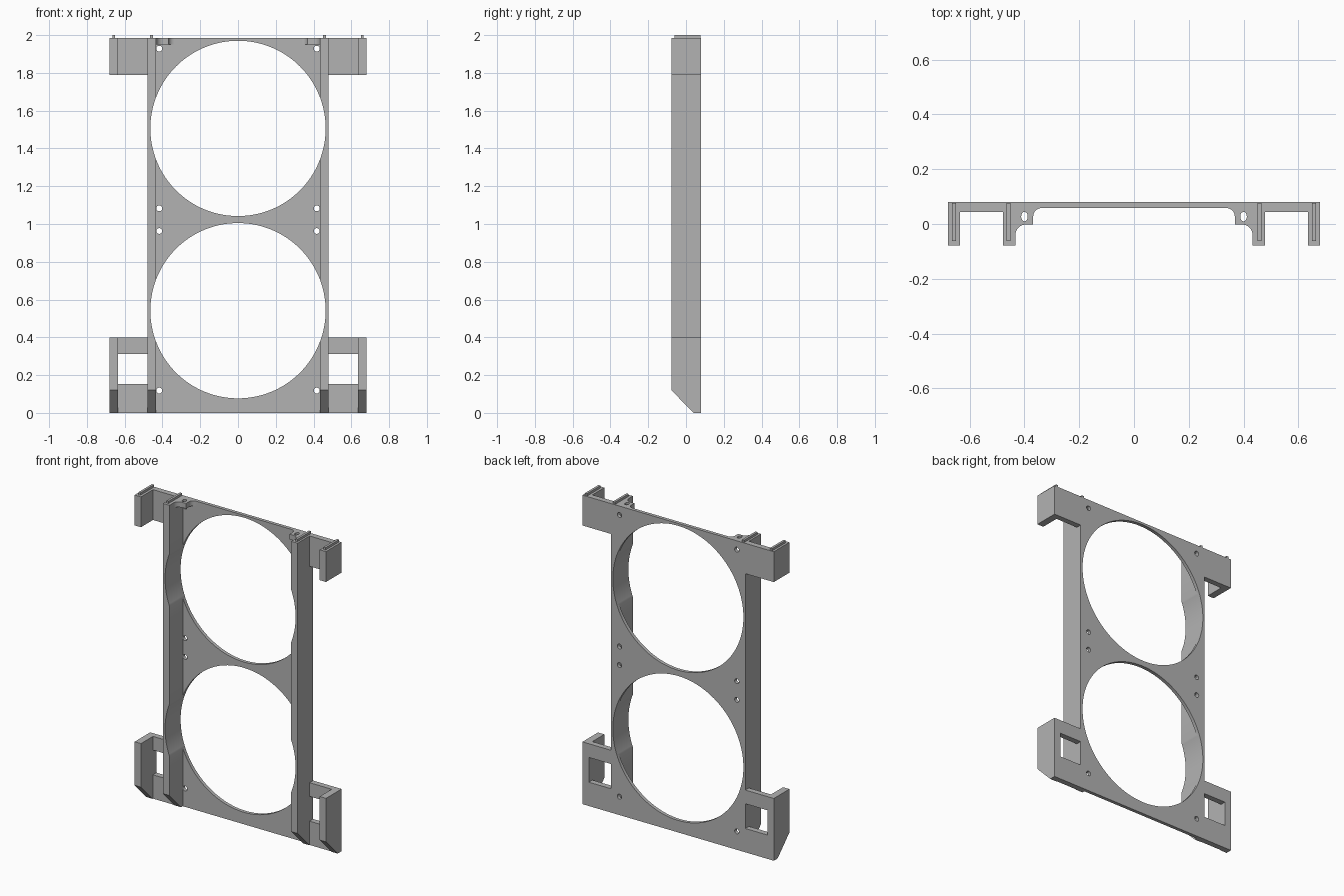
import bpy
import bmesh
from math import cos, sin, pi, radians
from mathutils import Matrix

cube = bpy.data.objects.get("Cube")
if cube:
    bpy.data.objects.remove(cube, do_unlink=True)

# Main dimensions
TOP = 1.985
FRONT, BACK = -0.078, 0.08
RAIL_IN, RAIL_OUT = 0.433, 0.478
ARM_IN, ARM_OUT = 0.635, 0.68
PLATE_Y, TAB_Y = 0.058, 0.044
FAN_R, FAN_Z = 0.464, (0.541, 1.506)

grey = bpy.data.materials.new("plain grey")
grey.use_nodes = True
grey.diffuse_color = (0.45, 0.45, 0.45, 1)
grey.node_tree.nodes["Principled BSDF"].inputs["Base Color"].default_value = (0.45, 0.45, 0.45, 1)


def finish(name, bm):
    bmesh.ops.recalc_face_normals(bm, faces=bm.faces)
    mesh = bpy.data.meshes.new(name)
    bm.to_mesh(mesh)
    bm.free()
    mesh.materials.append(grey)
    ob = bpy.data.objects.new(name, mesh)
    bpy.context.collection.objects.link(ob)
    return ob


def prism(name, pts, lo, hi, axis="z"):
    """Extrude an outline: (x, y) along z, or (y, z) along x."""
    bm = bmesh.new()
    place = (lambda a, b: (a, b, lo)) if axis == "z" else (lambda a, b: (lo, a, b))
    face = bm.faces.new([bm.verts.new(place(a, b)) for a, b in pts])
    new = bmesh.ops.extrude_face_region(bm, geom=[face])["geom"]
    step = (0, 0, hi - lo) if axis == "z" else (hi - lo, 0, 0)
    bmesh.ops.translate(bm, vec=step, verts=[g for g in new if isinstance(g, bmesh.types.BMVert)])
    return finish(name, bm)


def box(name, x0, x1, y0, y1, z0, z1):
    return prism(name, [(x0, y0), (x1, y0), (x1, y1), (x0, y1)], z0, z1)


def rod(name, loc, r, depth, sides, along_y=True, stretch=1):
    bm = bmesh.new()
    bmesh.ops.create_cone(bm, cap_ends=True, segments=sides, radius1=r, radius2=r, depth=depth)
    turn = Matrix.Rotation(radians(90), 4, "X") if along_y else Matrix.Diagonal((1, stretch, 1, 1))
    bmesh.ops.transform(bm, matrix=Matrix.Translation(loc) @ turn, verts=bm.verts)
    return finish(name, bm)


def cut(ob, cutters):
    for c in cutters:
        c.hide_render = True
        mod = ob.modifiers.new("cut", "BOOLEAN")
        mod.operation = "DIFFERENCE"
        mod.solver = "EXACT"
        mod.object = c
    bpy.context.view_layer.update()
    graph = bpy.context.evaluated_depsgraph_get()
    mesh = bpy.data.meshes.new_from_object(ob.evaluated_get(graph))
    ob.modifiers.clear()
    ob.data = mesh
    for c in cutters:
        bpy.data.objects.remove(c, do_unlink=True)


def smooth(ob):
    bpy.ops.object.select_all(action="DESELECT")
    ob.select_set(True)
    bpy.context.view_layer.objects.active = ob
    bpy.ops.object.shade_smooth_by_angle(angle=radians(30))


def foot_wedge():
    """Cutter for the slanted feet."""
    return prism("foot_cutter", [(-0.178, 0.222), (-0.178, -0.1), (0.139, -0.1)], -1, 1, "x")


def arc(cx, cy, r, a0, a1, n=8):
    return [(cx + r * cos(radians(a0 + (a1 - a0) * i / n)),
             cy + r * sin(radians(a0 + (a1 - a0) * i / n))) for i in range(n + 1)]


# Main frame: back plate and two side rails in one channel section
half = [(RAIL_IN, PLATE_Y), (RAIL_IN, FRONT), (RAIL_OUT, FRONT), (RAIL_OUT, BACK)]
frame = prism("main_frame", half + [(-x, y) for x, y in reversed(half)], 0, TOP)
cutters = [foot_wedge()]
cutters += [rod("fan_cutter", (0, 0, z), FAN_R, 0.5, 128) for z in FAN_Z]
cutters += [rod("screw_cutter", (s * 0.417, 0.07, z), 0.0155, 0.06, 24)
            for s in (-1, 1) for z in (0.118, 0.963, 1.083, 1.928)]
cut(frame, cutters)
smooth(frame)

for s, side in ((1, "left"), (-1, "right")):
    # L-shaped brackets on the outside of the rails
    outline = [(s * x, y) for x, y in (
        (RAIL_OUT, TAB_Y), (ARM_IN, TAB_Y), (ARM_IN, FRONT),
        (ARM_OUT, FRONT), (ARM_OUT, BACK), (RAIL_OUT, BACK))]
    prism(side + "_upper_bracket", outline, 1.79, TOP)
    lower = prism(side + "_lower_bracket", outline, 0, 0.4)
    window = box("window_cutter", *sorted((s * 0.45, s * ARM_IN)), 0, 0.2, 0.153, 0.312)
    cut(lower, [foot_wedge(), window])

    # Locating ridges on the top edges
    for part, x in (("rail", 0.458), ("arm", 0.658)):
        box(side + "_" + part + "_ridge", s * x - 0.0075, s * x + 0.0075, -0.062, BACK - 0.004, TOP, 2)

    # Filleted lug with an upright hole
    lug = [(RAIL_IN, PLATE_Y)] + arc(0.338, 0.028, 0.03, 90, 0)
    lug += [(0.368, -0.002)] + arc(0.395, -0.04, 0.038, 90, 0)
    boss = prism(side + "_top_lug", [(s * x, y) for x, y in lug], 1.951, TOP)
    cut(boss, [rod("lug_cutter", (s * 0.4, 0.027, 1.97), 0.012, 0.2, 24, False, 1.45)])
    smooth(boss)
